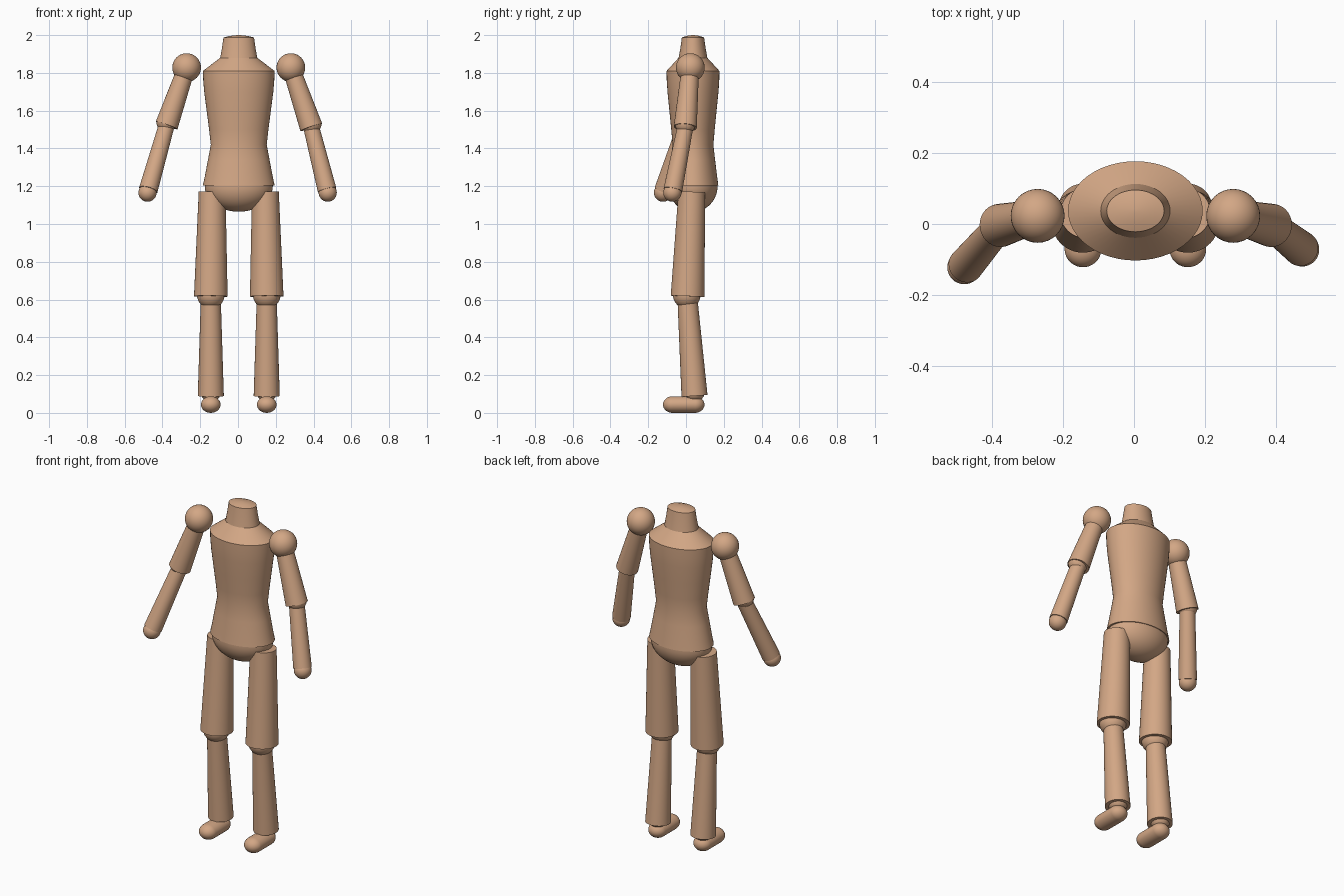
import bpy, bmesh, math
from mathutils import Vector, Matrix

if "Cube" in bpy.data.objects:
    bpy.data.objects.remove(bpy.data.objects["Cube"])

wood = bpy.data.materials.new("tan_wood")
wood.diffuse_color = (0.65, 0.385, 0.235, 1)
wood.use_nodes = True
wood.node_tree.nodes["Principled BSDF"].inputs["Base Color"].default_value = wood.diffuse_color
CX, CY = 0.004, 0.037          # body axis
SEG = 48


def finish(name, bm, angle=32):
    me = bpy.data.meshes.new(name)
    bmesh.ops.recalc_face_normals(bm, faces=bm.faces)
    bm.to_mesh(me)
    bm.free()
    me.materials.append(wood)
    ob = bpy.data.objects.new(name, me)
    bpy.context.collection.objects.link(ob)
    bpy.ops.object.select_all(action='DESELECT')
    ob.select_set(True)
    bpy.context.view_layer.objects.active = ob
    bpy.ops.object.shade_smooth_by_angle(angle=math.radians(angle))
    return ob


def lathe(name, profile, angle=32):
    """Elliptical loft from (z, half width, half depth) rows, capped at both ends."""
    bm = bmesh.new()
    rings = []
    for z, rx, ry in profile:
        rings.append([bm.verts.new((CX + rx * math.cos(a), CY + ry * math.sin(a), z))
                      for a in (2 * math.pi * i / SEG for i in range(SEG))])
    for lo, hi in zip(rings, rings[1:]):
        for i in range(SEG):
            j = (i + 1) % SEG
            bm.faces.new((lo[i], lo[j], hi[j], hi[i]))
    bm.faces.new(rings[0])
    bm.faces.new(rings[-1])
    return finish(name, bm, angle)


def limb(name, top, bottom, r_top, r_bottom):
    """Tapered round limb between two points."""
    a, b = Vector(top), Vector(bottom)
    d = b - a
    rot = d.to_track_quat('Z', 'Y').to_matrix().to_4x4()
    bm = bmesh.new()
    bmesh.ops.create_cone(bm, cap_ends=True, segments=SEG, radius1=r_top, radius2=r_bottom,
                          depth=d.length, matrix=Matrix.Translation((a + b) / 2) @ rot)
    return finish(name, bm)


def ball(name, centre, r):
    bm = bmesh.new()
    bmesh.ops.create_uvsphere(bm, u_segments=32, v_segments=20, radius=r,
                              matrix=Matrix.Translation(centre))
    return finish(name, bm)


def foot(name, x, y_toe, y_heel, rx, rz):
    """Capsule lying along y: a sphere split at its equator and stretched."""
    bm = bmesh.new()
    bmesh.ops.create_uvsphere(bm, u_segments=32, v_segments=21, radius=1,
                              matrix=Matrix.Rotation(math.pi / 2, 4, 'X'))
    for v in bm.verts:
        end = y_toe + rx if v.co.y < 0 else y_heel - rx
        v.co = Vector((x + rx * v.co.x, end + rx * v.co.y, rz + rz * v.co.z))
    return finish(name, bm)


# torso with waist, shoulders, neck and slightly domed neck top
lathe("torso", [
    (1.205, 0.190, 0.134), (1.25, 0.180, 0.128), (1.34, 0.163, 0.117),
    (1.42, 0.148, 0.108), (1.50, 0.157, 0.115), (1.60, 0.170, 0.125),
    (1.70, 0.183, 0.135), (1.76, 0.188, 0.139), (1.81, 0.190, 0.140),
    (1.88, 0.098, 0.076), (1.93, 0.089, 0.067), (1.987, 0.081, 0.059),
    (1.996, 0.045, 0.034), (2.0, 0.008, 0.006)], 25)

# rounded pelvis under the torso
lathe("pelvis", [(1.2 - 0.135 * math.cos(t), 0.18 * math.sin(t), 0.13 * math.sin(t))
                 for t in (math.radians(1 + 89 * i / 14) for i in range(15))] + [(1.21, 0.18, 0.13)])

# hand positions differ because the forearms are posed separately
hands = {-1: (-0.479, -0.122, 1.166), 1: (0.475, -0.072, 1.166)}
elbows = {-1: (-0.378, -0.004, 1.522), 1: (0.388, -0.004, 1.512)}

for s, side in ((-1, "right"), (1, "left")):
    # arm
    shoulder = Vector((CX + s * 0.276, 0.023, 1.828))
    elbow, hand = Vector(elbows[s]), Vector(hands[s])
    ball(side + "_shoulder_joint", shoulder, 0.076)
    limb(side + "_upper_arm", shoulder, elbow, 0.046, 0.061)
    ball(side + "_elbow_joint", elbow + Vector((0, 0, 0.018)), 0.054)
    limb(side + "_forearm", elbow, elbow.lerp(hand, 0.96), 0.042, 0.050)
    ball(side + "_hand", hand, 0.048)

    # leg
    x = CX + s * 0.148
    limb(side + "_thigh", (CX + s * 0.141, 0.031, 1.17), (x, 0.008, 0.617), 0.071, 0.089)
    ball(side + "_knee_joint", (x, 0.004, 0.625), 0.073)
    limb(side + "_shin", (x, 0.008, 0.60), (x, 0.045, 0.09), 0.053, 0.069)
    ball(side + "_ankle_joint", (x, 0.045, 0.115), 0.056)
    foot(side + "_foot", x, -0.122, 0.098, 0.052, 0.044)
